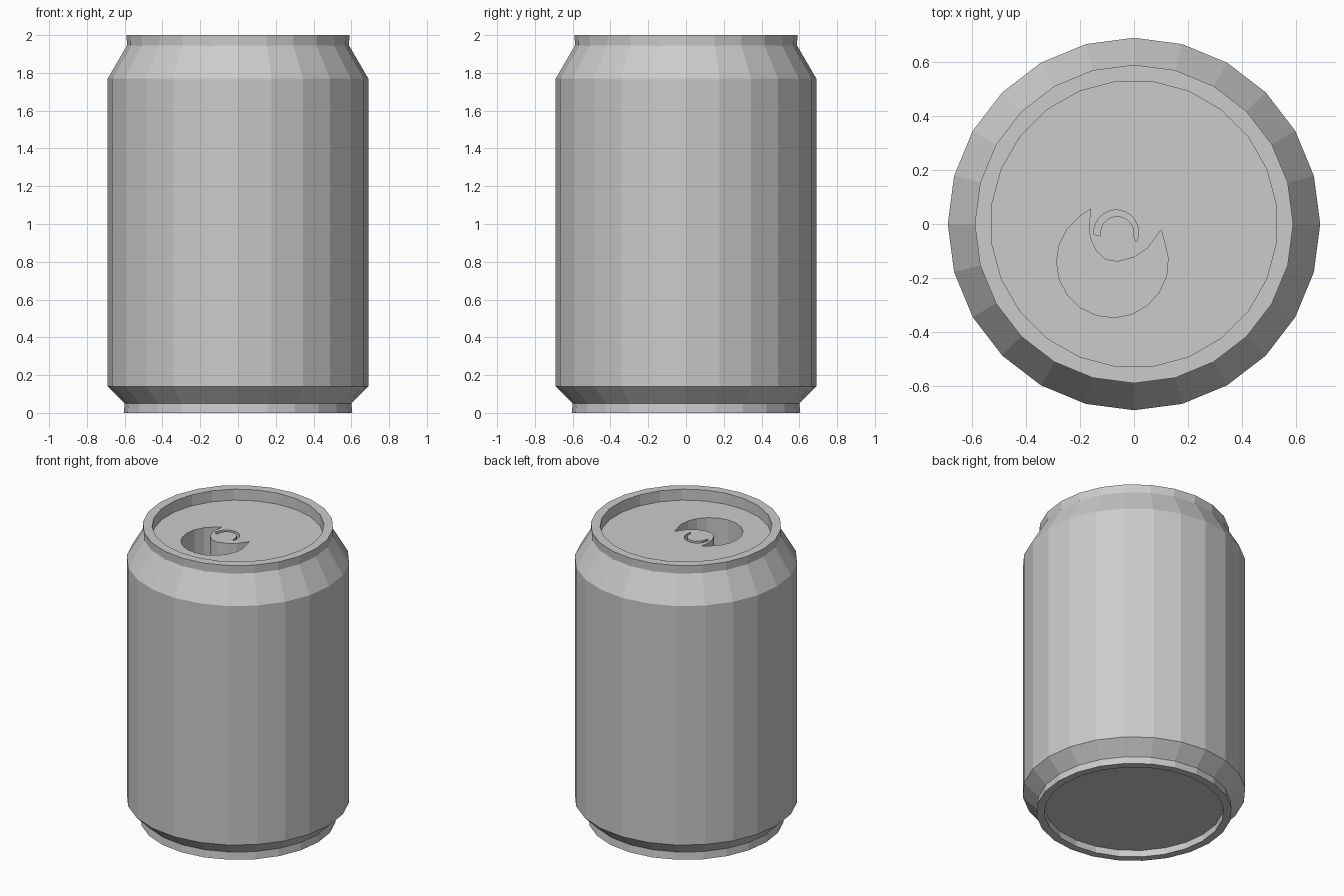
import bpy, bmesh
from math import sin, cos, radians, pi

SIDES = 24
LID_Z = 1.925
DEPTH = 0.3

if "Cube" in bpy.data.objects:
    bpy.data.objects.remove(bpy.data.objects["Cube"], do_unlink=True)

# One plain metal colour
metal = bpy.data.materials.new("plain_grey_metal")
metal.use_nodes = True
grey = (0.6, 0.6, 0.6, 1)
metal.diffuse_color = grey
metal.node_tree.nodes["Principled BSDF"].inputs["Base Color"].default_value = grey


def add_object(name, bm):
    bmesh.ops.recalc_face_normals(bm, faces=bm.faces)
    mesh = bpy.data.meshes.new(name)
    bm.to_mesh(mesh)
    bm.free()
    mesh.materials.append(metal)
    obj = bpy.data.objects.new(name, mesh)
    bpy.context.collection.objects.link(obj)
    return obj


def lathe(name, profile):
    """Closed turned solid; each profile point is radius, height, turn in steps."""
    bm = bmesh.new()
    rings = []
    for r, z, turn in profile:
        angles = [2 * pi * (i + turn) / SIDES for i in range(SIDES)]
        rings.append([bm.verts.new((r * cos(a), r * sin(a), z)) for a in angles])
    for low, high in zip(rings, rings[1:]):
        for i in range(SIDES):
            j = (i + 1) % SIDES
            bm.faces.new((low[i], low[j], high[j], high[i]))
    bm.faces.new(rings[0])
    bm.faces.new(rings[-1])
    return add_object(name, bm)


def prism(name, outline):
    """Upright cutter from a flat outline, reaching below the lid."""
    bm = bmesh.new()
    base = bm.faces.new([bm.verts.new((x, y, LID_Z - DEPTH)) for x, y in outline])
    top = bmesh.ops.extrude_face_region(bm, geom=[base])["geom"]
    verts = [v for v in top if isinstance(v, bmesh.types.BMVert)]
    bmesh.ops.translate(bm, verts=verts, vec=(0, 0, DEPTH + 0.05))
    return add_object(name, bm)


def arc(cx, cy, radius, start, end, steps):
    angles = [radians(start + (end - start) * i / steps) for i in range(steps + 1)]
    return [(cx + radius * cos(a), cy + radius * sin(a)) for a in angles]


def cut(target, cutter):
    cutter.hide_render = True
    mod = target.modifiers.new("cut", 'BOOLEAN')
    mod.object = cutter
    mod.operation = 'DIFFERENCE'
    mod.solver = 'EXACT'
    bpy.context.view_layer.objects.active = target
    bpy.ops.object.modifier_apply(modifier=mod.name)
    bpy.data.objects.remove(cutter, do_unlink=True)


# Can: recessed base, foot, shoulder, wall, neck, rim and sunken lid
can = lathe("can_body", [
    (0.555, 0.045, 0), (0.555, 0, 0), (0.605, 0, 0), (0.6, 0.05, 0),
    (0.69, 0.14, 0), (0.69, 1.77, 0), (0.588, 1.945, 0),
    (0.59, 2, 0), (0.532, 2, 0.5), (0.532, LID_Z, 0.5)])

# Drinking opening: round crescent with a curved bite where the tab sits
bite = [(0.05, -0.09), (0, -0.123), (-0.06, -0.14), (-0.105, -0.132),
        (-0.14, -0.1), (-0.163, -0.05), (-0.167, 0)]
opening = [(-0.16, 0.055)] + arc(-0.08, -0.14, 0.207, 125, 382, 14) + [(0.1, -0.022)] + bite
cut(can, prism("opening_cutter", opening))

# Tab slot: thin curved groove tapering at its right end
slot = arc(-0.066, -0.031, 0.083, 185, -25, 14) + arc(-0.062, -0.034, 0.063, -12, 190, 12)
cut(can, prism("slot_cutter", slot))
